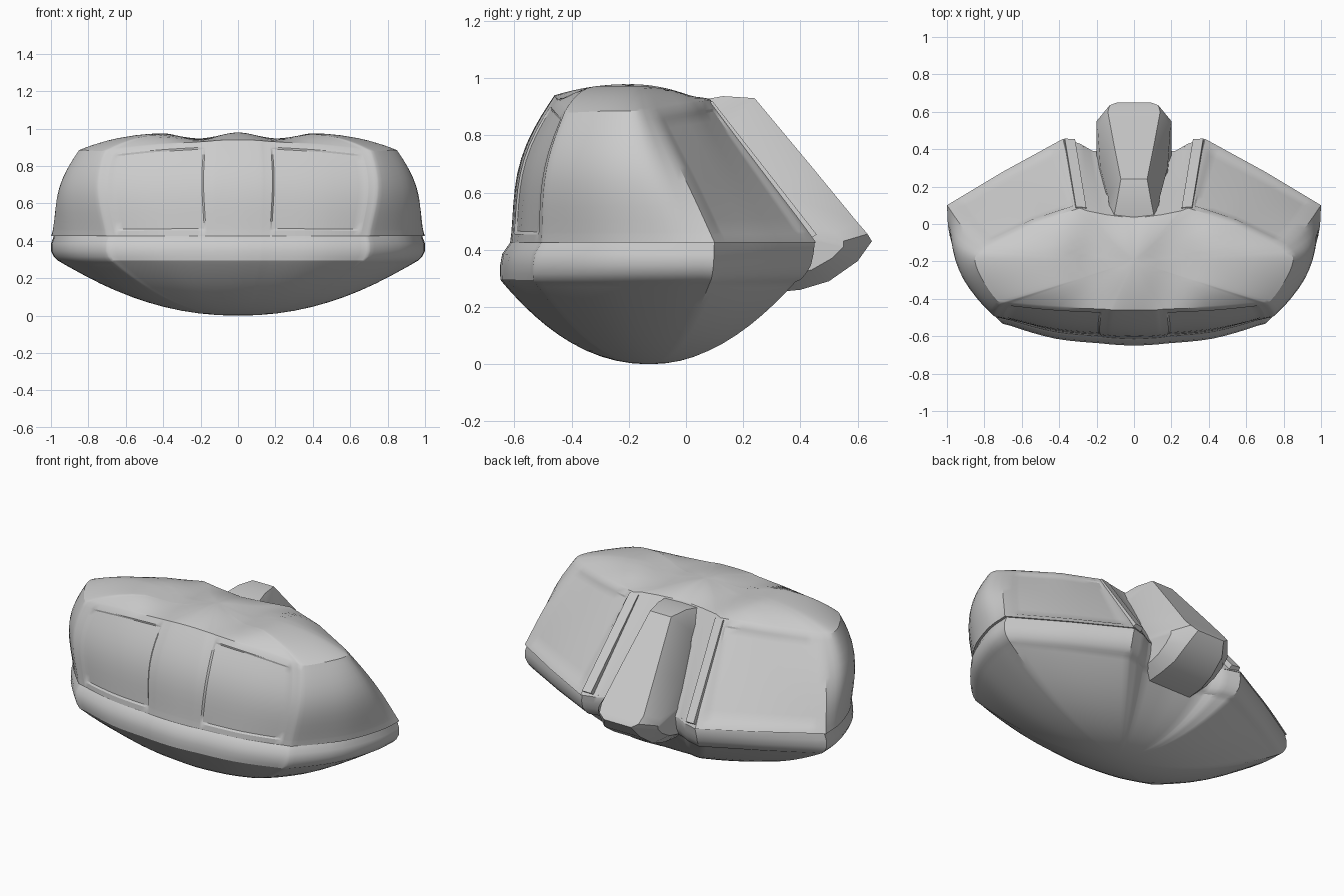
import bpy, bmesh, math
from mathutils import Vector

if "Cube" in bpy.data.objects:
    bpy.data.objects.remove(bpy.data.objects["Cube"])

# Half outlines, front centre -> side -> rear centre
BASE = [(0, -.615), (.11, -.61), (.165, -.605), (.42, -.58), (.66, -.515), (.73, -.48), (.90, -.28),
        (.985, -.06), (1.0, .10), (.70, .28), (.38, .455), (.29, .43), (.22, .39), (0, .38)]
ROOF = [(0, -.46, .94), (.11, -.46, .937), (.165, -.455, .932), (.42, -.445, .915), (.66, -.425, .888),
        (.73, -.41, .88), (.82, -.28, .885), (.85, -.18, .885), (.80, -.12, .885), (.53, .01, .91),
        (.29, .085, .925), (.25, .07, .93), (.15, .05, .93), (0, .03, .93)]
SIDE_REAR = 8          # column where the curved sides meet the flat rear
SUB = 4
# extra columns next to the window panel edges
US = sorted([i / SUB for i in range(13 * SUB + 1)] + [2.03, 2.09, 3.91, 3.97, 8.15, 8.2, 9.85, 9.9])


def sample(pts, u):
    """Curved along front and sides, straight along the rear."""
    i = min(int(u), len(pts) - 2)
    f = u - i
    b, c = Vector(pts[i]), Vector(pts[i + 1])
    if i >= SIDE_REAR:
        return b.lerp(c, f)
    if i > 0:
        a = Vector(pts[i - 1])
    else:
        a = Vector(pts[1])
        a.x = -a.x
    d = Vector(pts[i + 2]) if i + 1 < SIDE_REAR else c + (c - b)
    m0, m1 = (c - a) / 2, (d - b) / 2
    return b * (2*f**3 - 3*f*f + 1) + m0 * (f**3 - 2*f*f + f) + c * (3*f*f - 2*f**3) + m1 * (f**3 - f*f)


def full_ring(half):
    return half + [Vector((-p.x, p.y, p.z)) for p in reversed(half[1:-1])]


def finish(name, bm, angle=30):
    bmesh.ops.recalc_face_normals(bm, faces=bm.faces)
    me = bpy.data.meshes.new(name)
    bm.to_mesh(me)
    bm.free()
    ob = bpy.data.objects.new(name, me)
    bpy.context.collection.objects.link(ob)
    bpy.ops.object.select_all(action='DESELECT')
    ob.select_set(True)
    bpy.context.view_layer.objects.active = ob
    bpy.ops.object.shade_smooth_by_angle(angle=math.radians(angle))
    return ob


def loft(name, rings, angle=30):
    bm = bmesh.new()
    vs = [[bm.verts.new(p) for p in r] for r in rings]
    n = len(rings[0])
    for a, b in zip(vs, vs[1:]):
        for j in range(n):
            k = (j + 1) % n
            bm.faces.new((a[j], a[k], b[k], b[j]))
    bm.faces.new(vs[0])
    bm.faces.new(vs[-1])
    return finish(name, bm, angle)


# Lower hull bowl with its flared rim band
def rim_ring(kx, kf, kr, z):
    out = []
    for u in US:
        p = sample(BASE, u)
        out.append(Vector((p.x * kx, p.y * (kf if p.y < 0 else kr), z)))
    return out


edge = rim_ring(.95, 1.045, .84, .287)
hull = []
for r in (.03, .12, .22, .32, .42, .52, .61, .70, .78, .86, .93, .97):
    ring = []
    for p in edge:
        # blend from an ellipse near the keel to the rim outline
        d = Vector((p.x / .95, (p.y + .13) / .52))
        d.normalize()
        e = Vector((d.x * .95, -.13 + d.y * .52))
        q = e.lerp(Vector((p.x, p.y)), r)
        ring.append(Vector((q.x * r, -.13 + (q.y + .13) * r, .287 * r ** 2.1)))
    hull.append(full_ring(ring))
hull.append(full_ring(edge))
for args in ((.965, 1.055, .88, .295), (.985, 1.057, .92, .315), (1, 1.057, .96, .345),
             (1, 1.045, .98, .385), (.985, 1.0, .99, .425), (.985, .98, .98, .435)):
    hull.append(full_ring(rim_ring(*args)))
loft("lower_hull", hull)

# Cabin walls: base to roof edge, bulged, with recessed window panels
PANELS = [(2.05, 3.95), (8.18, 9.87)]


def wall_point(u, t):
    b, r = sample(BASE, u), sample(ROOF, u)
    p = Vector((b.x, b.y, .425)).lerp(r, t)
    out = Vector((p.x * .75, p.y + .1, 0)).normalized()
    if u <= 5:
        k = .05
    elif u <= 8:
        k = .05 + .015 * math.sin(math.pi * (u - 5) / 3) - .025 * (u - 5) / 3
    else:
        k = max(0, .025 * (9 - u))
    p += out * k * math.sin(math.pi * t ** 1.2)
    if .07 < t < .93 and any(a < u < c for a, c in PANELS):
        p -= out * .008
    return p


ts = [0, .06, .08, .17, .27, .37, .47, .57, .67, .77, .86, .92, .94, 1]
cabin = [full_ring([wall_point(u, t) for u in US]) for t in ts]


# Roof: gently rippled dome across the width
def roof_point(u, s):
    e = sample(ROOF, u)
    x, y = e.x * s, -.2 + (e.y + .2) * s
    dome = .962 + .017 * math.cos(2 * math.pi * x / .42) if x < .42 else .979 - .1 * (x - .42) ** 2
    w = s ** (2 + 2.5 * min(1, e.x / .7))
    return Vector((x, y, e.z * w + dome * (1 - w)))


for s in (.97, .93, .88, .82, .75, .65, .55, .45, .35, .25, .15, .05):
    cabin.append(full_ring([roof_point(u, s) for u in US]))
loft("cabin", cabin)

# Rear spine: (crest y, z, half width, foot y, z, half width)
SPINE = [(.03, .92, .11, .0, .85, .15), (.13, .937, .09, .08, .86, .13), (.24, .93, .07, .15, .83, .14),
         (.44, .69, .11, .30, .61, .18), (.60, .495, .14, .52, .46, .195), (.635, .455, .13, .55, .43, .20),
         (.65, .43, .09, .55, .41, .20),
         (.60, .36, .12, .51, .37, .20), (.50, .29, .13, .44, .33, .20), (.40, .26, .14, .36, .31, .20),
         (.30, .25, .14, .26, .29, .19)]
sections = []
for cy, cz, cw, fy, fz, fw in SPINE:
    deep = Vector((fw, fy, fz)).lerp(Vector((fw, .15, .5)), .6)
    half = [deep, Vector((fw, fy, fz)), Vector((cw, cy, cz))]
    sections.append(half + [Vector((-p.x, p.y, p.z)) for p in reversed(half)])
loft("rear_spine", sections, 35)

# Ribs framing the rear windows beside the spine
for side in (-1, 1):
    bm = bmesh.new()
    ends = []
    for y, z, x in ((.08, .912, .285), (.445, .445, .345)):
        ends.append([bm.verts.new((side * (x + dx), y + dy, z + dy * .7))
                     for dx, dy in ((-.035, -.05), (-.03, .008), (.025, .012), (.04, -.06))])
    for j in range(4):
        k = (j + 1) % 4
        bm.faces.new((ends[0][j], ends[0][k], ends[1][k], ends[1][j]))
    bm.faces.new(ends[0])
    bm.faces.new(ends[1])
    finish("rear_rib_right" if side > 0 else "rear_rib_left", bm)
